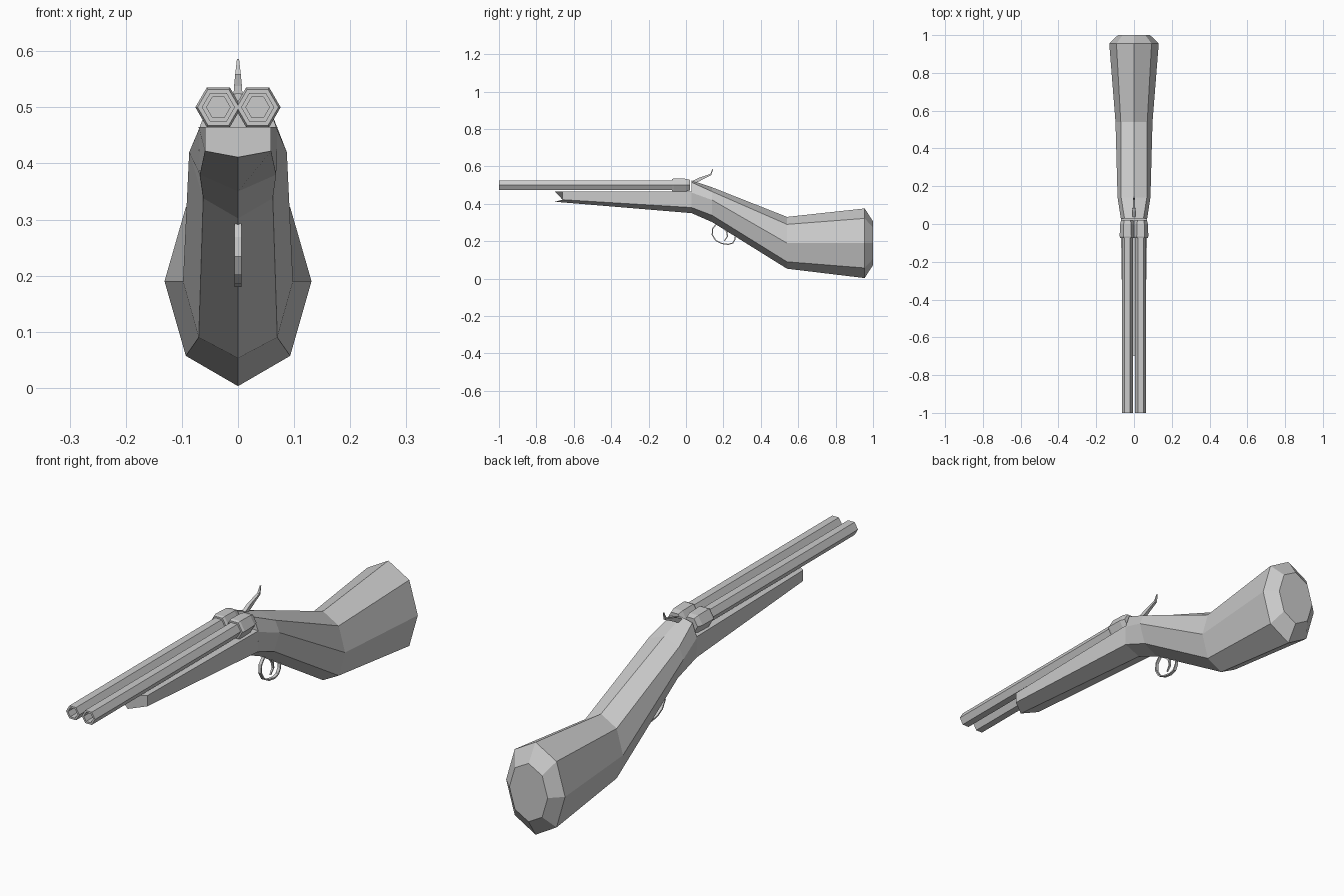
import bpy, bmesh, math

if "Cube" in bpy.data.objects:
    bpy.data.objects.remove(bpy.data.objects["Cube"])


def loft(name, rings, cap_start=True, cap_end=True):
    """Skin a list of equal-length closed rings of 3D points."""
    bm = bmesh.new()
    loops = [[bm.verts.new(p) for p in ring] for ring in rings]
    n = len(rings[0])
    for a, b in zip(loops, loops[1:]):
        for i in range(n):
            j = (i + 1) % n
            bm.faces.new((a[i], a[j], b[j], b[i]))
    if cap_start:
        bm.faces.new(loops[0])
    if cap_end:
        bm.faces.new(loops[-1])
    bmesh.ops.recalc_face_normals(bm, faces=bm.faces)
    mesh = bpy.data.meshes.new(name)
    bm.to_mesh(mesh)
    bm.free()
    obj = bpy.data.objects.new(name, mesh)
    bpy.context.collection.objects.link(obj)
    return obj


def octagon(y, top, upper, mid, lower, bottom):
    """Mirrored eight-sided section; upper, mid and lower are (x, z)."""
    side = [upper, mid, lower]
    return ([(0, y, top)] + [(x, y, z) for x, z in side] + [(0, y, bottom)]
            + [(-x, y, z) for x, z in reversed(side)])


def hexagons(cx, cz, stations):
    """Six-sided rings along y from (y, radius) pairs."""
    return [[(cx + r * math.cos(k * math.pi / 3), y, cz + r * math.sin(k * math.pi / 3))
             for k in range(6)] for y, r in stations]


def strip(name, path):
    """Rectangular bar swept along (y, z, half_width, half_thickness) points."""
    rings = []
    for i, (y, z, w, t) in enumerate(path):
        a, b = path[max(i - 1, 0)], path[min(i + 1, len(path) - 1)]
        dy, dz = b[0] - a[0], b[1] - a[1]
        d = math.hypot(dy, dz)
        ny, nz = -dz / d * t, dy / d * t
        rings.append([(-w, y - ny, z - nz), (w, y - ny, z - nz),
                      (w, y + ny, z + nz), (-w, y + ny, z + nz)])
    return loft(name, rings)


# Shoulder stock: grip, bend and flared butt with a chamfered end
butt = octagon(0.955, 0.375, (0.093, 0.322), (0.131, 0.19), (0.093, 0.057), 0.003)
butt_end = [(x * 0.65, 1.0, 0.19 + (z - 0.19) * 0.63) for x, y, z in butt]
loft("stock", [
    octagon(0.03, 0.525, (0.05, 0.515), (0.07, 0.46), (0.068, 0.38), 0.35),
    octagon(0.14, 0.488, (0.068, 0.465), (0.087, 0.42), (0.062, 0.338), 0.302),
    octagon(0.54, 0.33, (0.07, 0.29), (0.098, 0.19), (0.07, 0.09), 0.053),
    butt, butt_end])

# Forend under the barrels, with a pointed nose
loft("forend", [
    [(0, -0.70, 0.465), (0.059, -0.66, 0.465), (0.059, -0.66, 0.422),
     (0, -0.70, 0.411), (-0.059, -0.66, 0.422), (-0.059, -0.66, 0.465)],
    [(0, 0.03, 0.465), (0.07, 0.03, 0.465), (0.068, 0.03, 0.38),
     (0, 0.03, 0.35), (-0.068, 0.03, 0.38), (-0.07, 0.03, 0.465)]], cap_end=False)

# Paired barrels with bores, and breech collars
for side, s in (("left", -1), ("right", 1)):
    cx = s * 0.035
    loft("barrel_" + side, hexagons(cx, 0.5, [
        (0.0, 0.0295), (-1.0, 0.0295), (-1.0, 0.021), (-0.95, 0.021)]))
    loft("breech_collar_" + side, hexagons(cx, 0.5, [
        (-0.075, 0.037), (-0.065, 0.041), (0.0, 0.039), (0.022, 0.032)]))

# Hammer
strip("hammer", [(0.04, 0.515, 0.008, 0.008), (0.07, 0.53, 0.007, 0.009),
                 (0.10, 0.543, 0.006, 0.006), (0.132, 0.556, 0.005, 0.004),
                 (0.143, 0.585, 0.002, 0.002)])

# Trigger guard
strip("trigger_guard", [(y, z, 0.006, 0.003) for y, z in (
    (0.165, 0.295), (0.143, 0.268), (0.14, 0.235), (0.158, 0.205), (0.19, 0.188),
    (0.225, 0.183), (0.25, 0.19), (0.262, 0.21), (0.265, 0.24))])

# Trigger
strip("trigger", [(0.20, 0.275, 0.005, 0.004), (0.218, 0.25, 0.005, 0.004),
                  (0.222, 0.225, 0.004, 0.003), (0.205, 0.202, 0.003, 0.002)])
